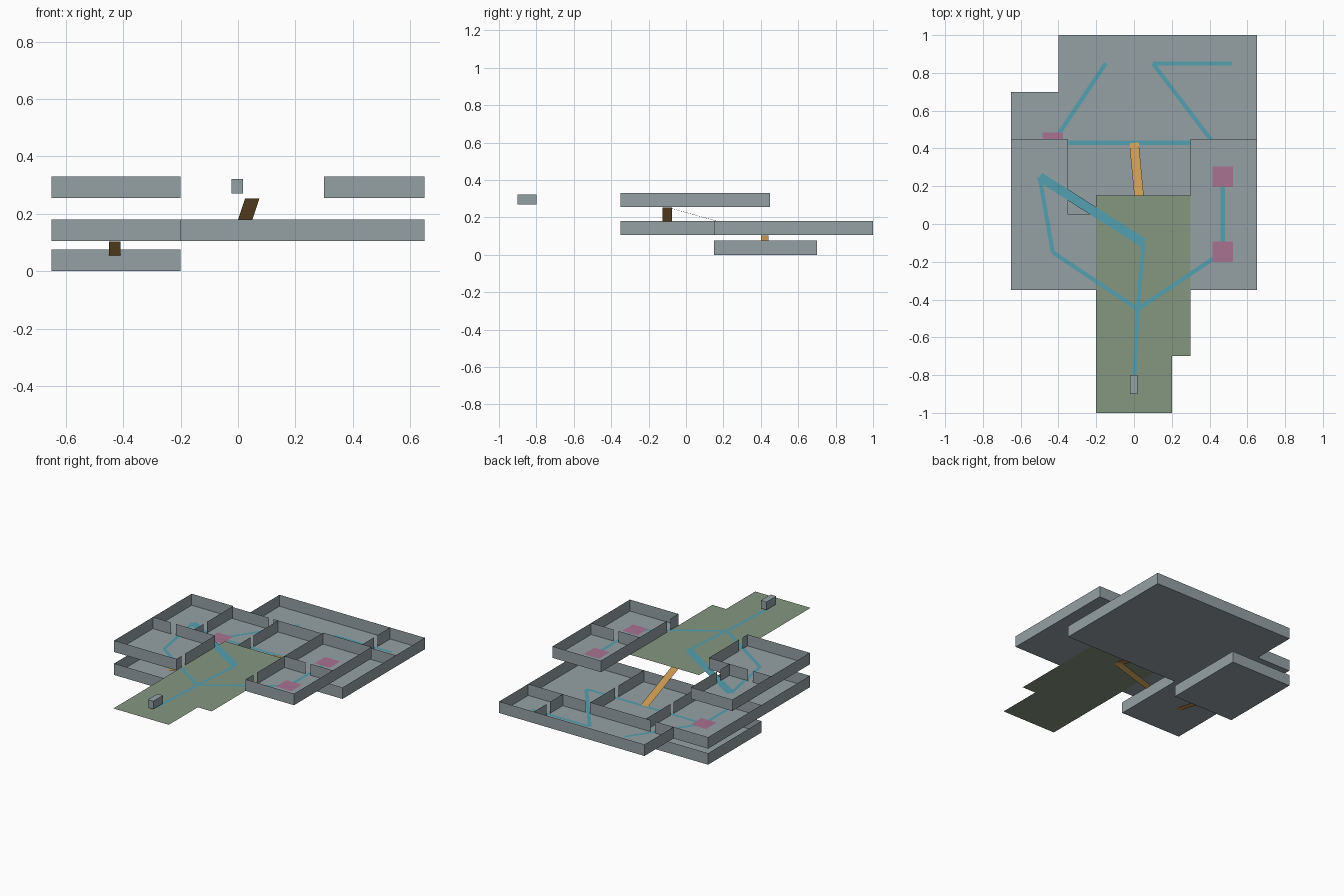
import bpy
from mathutils import Vector

if "Cube" in bpy.data.objects:
    bpy.data.objects.remove(bpy.data.objects["Cube"])

WALL_H = 0.075
LOW, MID, TOP = 0.0, 0.105, 0.255   # storey floor heights
DOOR = 0.035


def material(name, rgb):
    m = bpy.data.materials.new(name)
    m.diffuse_color = (*rgb, 1)
    m.use_nodes = True
    m.node_tree.nodes["Principled BSDF"].inputs["Base Color"].default_value = m.diffuse_color
    return m


GREY = material("slate grey", (0.30, 0.355, 0.375))
GREEN = material("moss green", (0.235, 0.305, 0.216))
TEAL = material("teal", (0.091, 0.352, 0.434))
PINK = material("dusty pink", (0.392, 0.171, 0.283))
ORANGE = material("ochre", (0.597, 0.328, 0.091))


def mesh(name, quads, mat):
    """Object made of separate four-sided or larger flat faces."""
    verts, faces = [], []
    for q in quads:
        faces.append(range(len(verts), len(verts) + len(q)))
        verts += [tuple(p) for p in q]
    me = bpy.data.meshes.new(name)
    me.from_pydata(verts, [], [list(f) for f in faces])
    me.materials.append(mat)
    ob = bpy.data.objects.new(name, me)
    bpy.context.collection.objects.link(ob)
    return ob


def rect(x0, y0, x1, y1, z):
    return [(x0, y0, z), (x1, y0, z), (x1, y1, z), (x0, y1, z)]


def floor(name, z, rects, mat=GREY):
    mesh(name, [rect(*r, z) for r in rects], mat)


def walls(name, z, runs):
    """Each run is x0, y0, x1, y1 and an optional distance to a doorway."""
    quads = []
    for x0, y0, x1, y1, *door in runs:
        a, b = Vector((x0, y0, z)), Vector((x1, y1, z))
        d = (b - a).normalized()
        parts = [(a, b)]
        if door:
            parts = [(a, a + d * (door[0] - DOOR / 2)), (a + d * (door[0] + DOOR / 2), b)]
        up = Vector((0, 0, WALL_H))
        quads += [[p, q, q + up, p + up] for p, q in parts]
    mesh(name, quads, GREY)


def ribbon(name, a, b, width, mat):
    """Flat strip from a to b, level across its width."""
    a, b = Vector(a), Vector(b)
    d = b - a
    s = Vector((-d.y, d.x, 0)).normalized() * width / 2
    mesh(name, [[a - s, b - s, b + s, a + s]], mat)


# lower storey: one room
floor("lower_floor", LOW, [(-.65, .15, -.2, .7)])
walls("lower_walls", LOW, [(-.65, .15, -.2, .15), (-.2, .15, -.2, .7),
                           (-.2, .7, -.65, .7), (-.65, .7, -.65, .15)])

# middle storey: left wing, hall, right room and two back rooms
floor("middle_floor", MID, [(-.65, -.35, -.2, .7), (-.2, .15, .65, .7), (-.4, .7, .65, 1)])
walls("middle_walls", MID, [
    (-.65, -.35, -.2, -.35), (-.2, -.35, -.2, .15), (-.2, .15, .65, .15),
    (.65, .15, .65, 1), (.65, 1, -.4, 1), (-.4, 1, -.4, .7),
    (-.65, .7, -.65, -.35), (-.65, .15, -.2, .15, .22),
    (-.2, .15, -.2, .7, .28), (.2, .15, .2, .7, .28),
    (-.65, .7, 0, .7, .4), (0, .7, .65, .7, .22), (.4, .7, .4, 1, .15)])

# upper storey: a pair of rooms on each side of the yard
floor("upper_left_floor", TOP, [(-.65, -.35, -.2, .05), (-.65, .05, -.35, .45)])
walls("upper_left_walls", TOP, [
    (-.65, -.35, -.2, -.35), (-.2, -.35, -.2, .05, .07), (-.2, .05, -.35, .05),
    (-.35, .05, -.35, .45, .11), (-.35, .45, -.65, .45),
    (-.65, .45, -.65, -.35), (-.65, .05, -.35, .05, .15)])
floor("upper_right_floor", TOP, [(.3, -.35, .65, .45)])
walls("upper_right_walls", TOP, [
    (.3, -.35, .65, -.35), (.65, -.35, .65, .45), (.65, .45, .3, .45),
    (.3, .45, .3, .05), (.3, .05, .3, -.35, .3), (.3, .05, .65, .05, .17)])

# open yard and its entrance block
floor("yard", TOP, [(-.2, -.7, .3, .15), (-.2, -1, .2, -.7)], GREEN)
x0, x1, y0, y1, z0, z1 = -.022, .018, -.9, -.8, .27, .322
bpy.ops.mesh.primitive_cube_add(size=1, location=((x0 + x1) / 2, (y0 + y1) / 2, (z0 + z1) / 2))
block = bpy.context.object
block.name = "entrance_block"
block.scale = (x1 - x0, y1 - y0, z1 - z0)
block.data.materials.append(GREY)

# sloping ramps between storeys
ribbon("hall_ramp", (.05, -.1, TOP - .001), (0, .43, MID + .001), .05, ORANGE)
ribbon("wing_ramp", (.05, -.1, TOP - .001), (-.43, -.1, MID + .001), .05, ORANGE)
ribbon("cellar_ramp", (-.43, -.1, MID - .001), (-.43, .43, LOW + .001), .04, ORANGE)
ribbon("cellar_side_ramp", (-.43, .42, MID - .001), (-.25, .42, LOW + .001), .04, ORANGE)

# painted routes on the floors
LIFT = 0.0012
ribbon("gallery_route", (.05, -.1, TOP + LIFT), (-.5, .25, TOP + LIFT), .05, TEAL)
upper = [((0, -.85), (.02, -.45)), ((.02, -.45), (.05, -.1)), ((.02, -.45), (-.43, -.15)),
         ((.02, -.45), (.47, -.15)), ((.47, -.15), (.47, .25)), ((-.43, -.15), (-.5, .25))]
middle = [((-.43, .43), (0, .43)), ((0, .43), (.42, .43)), ((.42, .43), (.1, .85)),
          ((-.43, .43), (-.15, .85)), ((.1, .85), (.52, .85)), ((-.43, -.1), (-.43, .43))]
for label, z, routes in (("upper", TOP, upper), ("middle", MID, middle)):
    for i, (a, b) in enumerate(routes):
        ribbon(f"{label}_route_{i + 1}", (*a, z + LIFT), (*b, z + LIFT), .022, TEAL)

# square marker plates
for i, (x, y, z) in enumerate([(.47, .25, TOP), (.47, -.147, TOP), (-.43, .43, MID)]):
    floor(f"marker_plate_{i + 1}", z + 2 * LIFT, [(x - .055, y - .055, x + .055, y + .055)], PINK)
